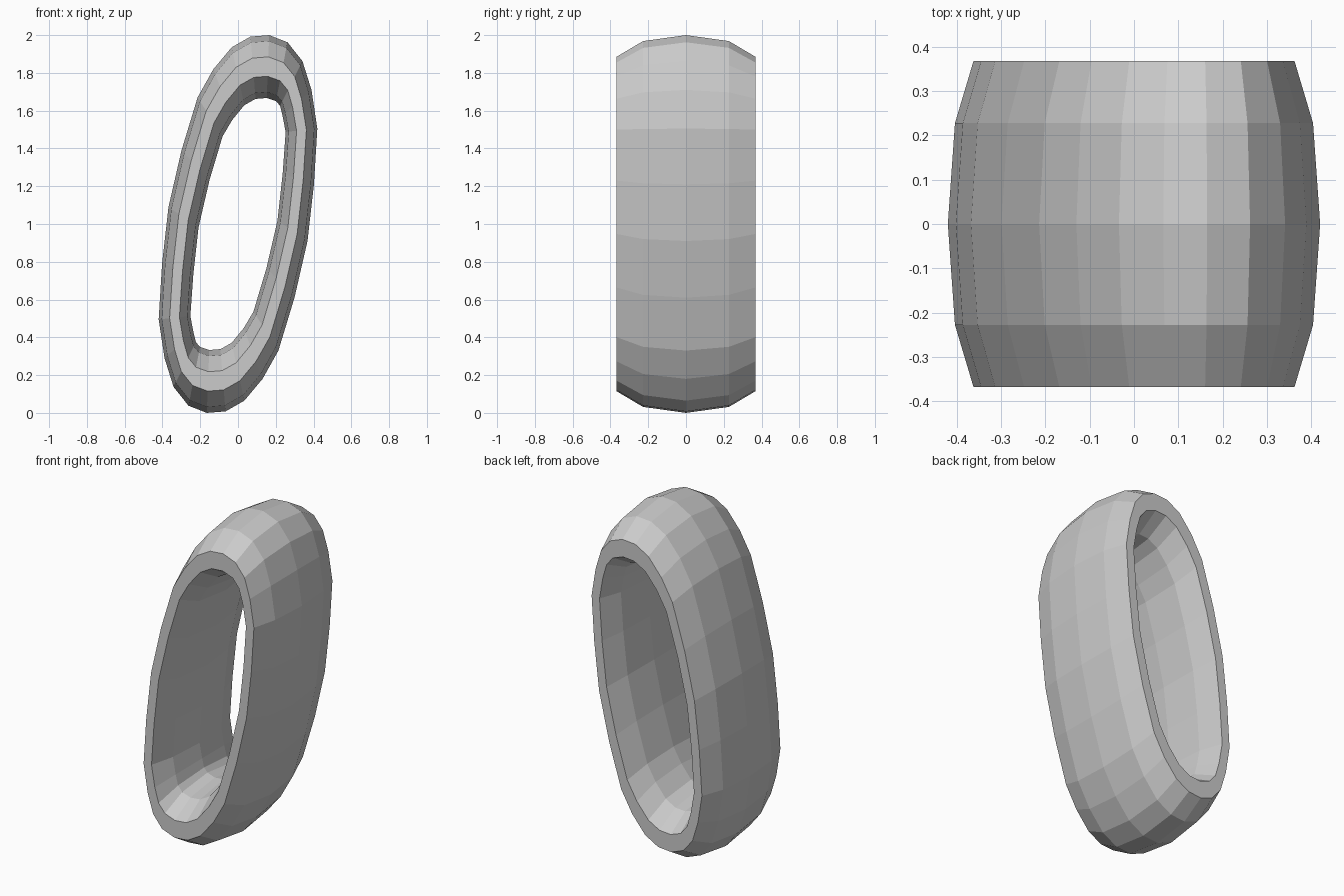
import bpy, bmesh, math
from mathutils import Vector

if "Cube" in bpy.data.objects:
    bpy.data.objects.remove(bpy.data.objects["Cube"])

# Outer outline of the leaning oval (x, z from its centre); the other half is its point reflection
half = [(.165, 1), (.262, .962), (.341, .863), (.389, .71), (.42, .505), (.402, .21),
        (.368, -.09), (.299, -.39), (.214, -.67), (.13, -.82), (.034, -.935), (-.066, -.992)]
outline = [Vector(p) for p in half] + [-Vector(p) for p in half]
COUNT, SIDES = len(outline), 10
TUBE = Vector((.084, .387, .167))      # tube half sizes along x, y, z


def section_direction(i):
    """Outward direction, measured as if the oval were twice as wide."""
    t = outline[(i + 1) % COUNT] - outline[i - 1]
    return Vector((-t.y, 2 * t.x)).normalized()


# Ten-sided tube swept round the oval
bm = bmesh.new()
rings = []
for i, p in enumerate(outline):
    n = section_direction(i)
    ring = []
    for k in range(SIDES):
        a = math.tau * k / SIDES
        s = math.cos(a) - 1
        ring.append(bm.verts.new((p.x + TUBE.x * n.x * s,
                                  TUBE.y * math.sin(a),
                                  1 + p.y + TUBE.z * n.y * s)))
    rings.append(ring)
for i in range(COUNT):
    a, b = rings[i], rings[(i + 1) % COUNT]
    for k in range(SIDES):
        m = (k + 1) % SIDES
        bm.faces.new((a[k], a[m], b[m], b[k]))
bmesh.ops.recalc_face_normals(bm, faces=bm.faces[:])

mesh = bpy.data.meshes.new("oval_ring")
bm.to_mesh(mesh)
bm.free()
bpy.context.collection.objects.link(bpy.data.objects.new("oval_ring", mesh))
